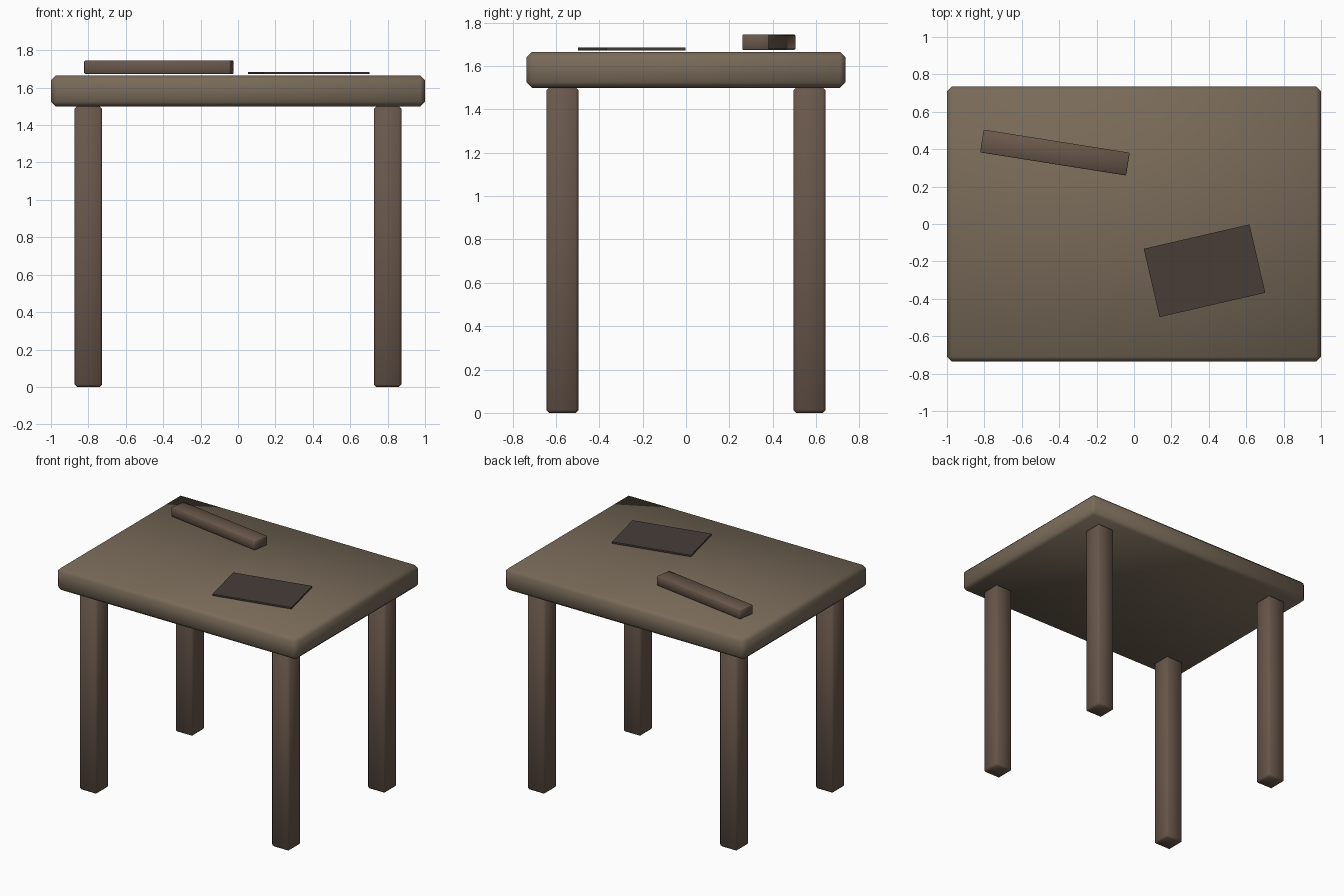
import bpy
from math import radians

if "Cube" in bpy.data.objects:
    bpy.data.objects.remove(bpy.data.objects["Cube"])


def material(name, color):
    m = bpy.data.materials.new(name)
    m.diffuse_color = (*color, 1)
    m.use_nodes = True
    m.node_tree.nodes["Principled BSDF"].inputs["Base Color"].default_value = m.diffuse_color
    return m


def box(name, center, size, mat, bevel, angle=0):
    # chamfered box, softly shaded
    bpy.ops.mesh.primitive_cube_add(size=1, location=center)
    ob = bpy.context.object
    ob.name = name
    ob.scale = size
    bpy.ops.object.transform_apply(location=False, rotation=False, scale=True)
    ob.rotation_euler.z = radians(angle)
    if bevel:
        mod = ob.modifiers.new("chamfer", 'BEVEL')
        mod.width = bevel
        mod.segments = 1
        bpy.ops.object.modifier_apply(modifier=mod.name)
        bpy.ops.object.shade_smooth_by_angle(angle=radians(60))
    ob.data.materials.append(mat)
    return ob


top_wood = material("top_wood", (0.19, 0.145, 0.10))
leg_wood = material("leg_wood", (0.14, 0.095, 0.07))
dark = material("dark_sheet", (0.065, 0.047, 0.04))

# table top
box("table_top", (0, 0, 1.582), (2.0, 1.472, 0.166), top_wood, 0.026)

# four legs
for fy, ny in ((-1, "front"), (1, "back")):
    for fx, nx in ((-1, "left"), (1, "right")):
        box(f"{ny}_{nx}_leg", (fx * 0.80, fy * 0.57, 0.75),
            (0.148, 0.148, 1.5), leg_wood, 0.013)

# items lying on the table
box("wooden_bar", (-0.423, 0.382, 1.709), (0.79, 0.123, 0.07), leg_wood, 0.004, -9)
box("flat_sheet", (0.377, -0.25, 1.678), (0.58, 0.375, 0.012), dark, 0, 13)
